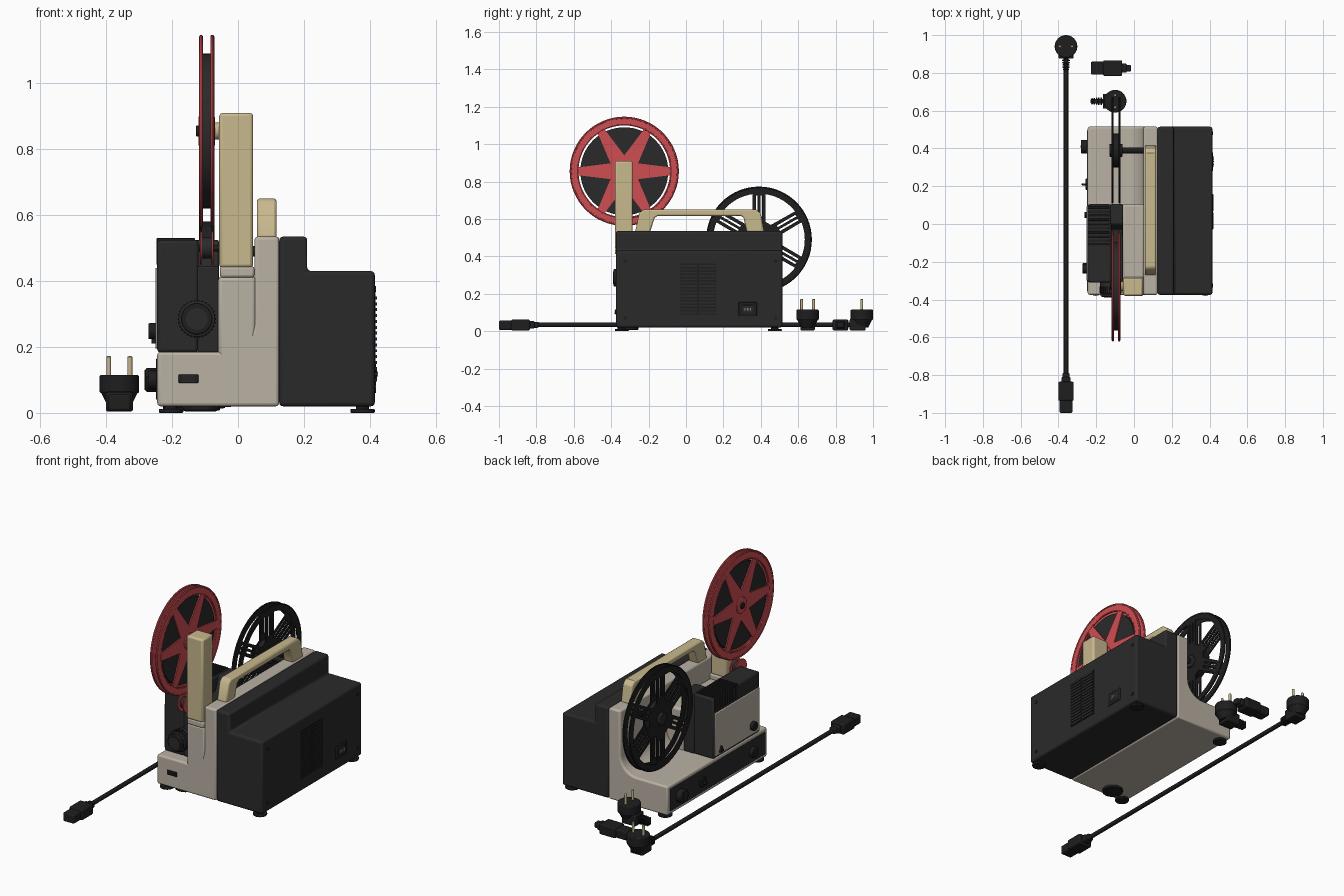
import bpy, bmesh, math
from mathutils import Matrix, Vector

if "Cube" in bpy.data.objects:
    bpy.data.objects.remove(bpy.data.objects["Cube"])

def mat(name, r, g, b):
    m = bpy.data.materials.new(name)
    m.diffuse_color = (r, g, b, 1)
    m.use_nodes = True
    m.node_tree.nodes["Principled BSDF"].inputs["Base Color"].default_value = m.diffuse_color
    return m

BEIGE = mat("warm_beige", .49, .44, .37)
TAN = mat("tan", .58, .48, .27)
RED = mat("red", .62, .075, .085)
DARK = mat("charcoal", .023, .023, .024)
BLACK = mat("black", .013, .013, .014)
BRASS = mat("pin_brass", .56, .46, .27)
STEEL = mat("steel", .25, .25, .25)

def finish(name, bm, m, bevel=0, segs=2):
    bmesh.ops.recalc_face_normals(bm, faces=bm.faces)
    me = bpy.data.meshes.new(name)
    bm.to_mesh(me)
    bm.free()
    me.materials.append(m)
    ob = bpy.data.objects.new(name, me)
    bpy.context.collection.objects.link(ob)
    if bevel:
        b = ob.modifiers.new("bevel", 'BEVEL')
        b.width, b.segments, b.limit_method, b.angle_limit = bevel, segs, 'ANGLE', math.radians(40)
    return ob

def prism(name, pts, axis, a, b, m, bevel=0, segs=2):
    """Extrude a 2D profile along an axis from a to b."""
    put = {'x': lambda p, t: (t, p[0], p[1]), 'y': lambda p, t: (p[0], t, p[1]),
           'z': lambda p, t: (p[0], p[1], t)}[axis]
    bm = bmesh.new()
    lo = [bm.verts.new(put(p, a)) for p in pts]
    hi = [bm.verts.new(put(p, b)) for p in pts]
    bm.faces.new(lo)
    bm.faces.new(hi)
    for i in range(len(pts)):
        j = (i + 1) % len(pts)
        bm.faces.new((lo[i], lo[j], hi[j], hi[i]))
    return finish(name, bm, m, bevel, segs)

def box(name, x0, x1, y0, y1, z0, z1, m, bevel=0):
    return prism(name, [(x0, y0), (x1, y0), (x1, y1), (x0, y1)], 'z', z0, z1, m, bevel)

def cyl(name, p, q, r, m, bevel=0, r2=None, n=32):
    p, q = Vector(p), Vector(q)
    bm = bmesh.new()
    bmesh.ops.create_cone(bm, cap_ends=True, segments=n, radius1=r, radius2=r if r2 is None else r2,
                          depth=(q - p).length)
    rot = Vector((0, 0, 1)).rotation_difference(q - p).to_matrix().to_4x4()
    bm.transform(Matrix.Translation((p + q) / 2) @ rot)
    return finish(name, bm, m, bevel)

def arc(r, a0, a1, n, c=(0, 0)):
    return [(c[0] + r * math.cos(math.radians(a0 + (a1 - a0) * i / n)),
             c[1] + r * math.sin(math.radians(a0 + (a1 - a0) * i / n))) for i in range(n + 1)]

def turn(pts, deg):
    c, s = math.cos(math.radians(deg)), math.sin(math.radians(deg))
    return [(x * c - y * s, x * s + y * c) for x, y in pts]

def flange(name, loops, x, y, z, half, m):
    """Flat plate in the yz plane: the first loop is the outline, the rest are holes."""
    cu = bpy.data.curves.new(name, 'CURVE')
    cu.dimensions, cu.fill_mode, cu.extrude = '2D', 'BOTH', half
    for lp in loops:
        sp = cu.splines.new('POLY')
        sp.points.add(len(lp) - 1)
        for pt, (u, v) in zip(sp.points, lp):
            pt.co = (u, v, 0, 1)
        sp.use_cyclic_u = True
    cu.materials.append(m)
    ob = bpy.data.objects.new(name, cu)
    bpy.context.collection.objects.link(ob)
    ob.matrix_world = Matrix(((0, 0, 1, x), (1, 0, 0, y), (0, 1, 0, z), (0, 0, 0, 1)))
    bpy.ops.object.select_all(action='DESELECT')
    ob.select_set(True)
    bpy.context.view_layer.objects.active = ob
    bpy.ops.object.convert(target='MESH')

def rim(name, x, y, z, R, r, m):
    bpy.ops.mesh.primitive_torus_add(major_segments=64, minor_segments=8, major_radius=R, minor_radius=r,
                                     location=(x, y, z), rotation=(0, math.pi / 2, 0))
    bpy.context.object.name = name
    bpy.context.object.data.materials.append(m)

# Main body: dark right half, beige left half with rounded rear deck
Y0, Y1 = -.375, .515
prism("motor_housing", [(.125, .02), (.415, .02), (.415, .43), (.21, .43), (.21, .535), (.125, .535)],
      'y', Y0, Y1, DARK, .012, 3)
fillet = arc(.1, 270, 360, 8, (-.05, .285))
prism("beige_body", [(.125, .02), (.125, .535), (.05, .535)] + fillet[::-1] + [(-.245, .185), (-.245, .02)],
      'y', Y0, Y1, BEIGE, .01, 3)
box("arm_pedestal", -.06, .055, Y0, .105, .1, .415, BEIGE, .012)
box("arm_base", -.055, .05, -.38, -.28, .41, .445, BEIGE, .008)

# Lamp and lens housing
box("lamp_housing", -.245, -.12, -.31, .105, .183, .525, DARK, .01)
prism("film_gate", [(-.31, .183), (.105, .183), (.105, .525), (0, .525), (-.03, .445), (-.31, .445)],
      'x', -.125, -.058, DARK, .006)
box("lamp_side_panel", -.251, -.24, -.3, .095, .195, .44, BEIGE, .004)
for i in range(10):
    y = -.115 + i * .022
    box("top_vent_rib", -.247, -.13, y, y + .011, .45, .53, BLACK, .002)
cyl("lens_barrel", (-.125, -.3, .285), (-.125, -.37, .285), .055, DARK, .004, n=48)
cyl("lens_ring", (-.125, -.36, .285), (-.125, -.387, .285), .047, BLACK, .004, n=48)
cyl("lens_glass", (-.125, -.38, .285), (-.125, -.389, .285), .033, DARK, n=48)
for i in range(30):
    a = i * math.tau / 30
    x, z = -.125 + .056 * math.cos(a), .285 + .056 * math.sin(a)
    cyl("lens_knurl", (x, -.33, z), (x, -.365, z), .003, BLACK, n=6)
cyl("focus_knob", (-.24, -.235, .248), (-.272, -.235, .248), .024, BLACK, .003)
prism("gate_lever", [(.03, .21), (.065, .21), (.048, .245)], 'x', -.262, -.25, BLACK, .002)

# Control strip on the left side
box("control_strip", -.249, -.24, -.355, .495, .04, .165, DARK, .003)
cyl("speed_knob", (-.245, .41, .1), (-.28, .41, .1), .036, BLACK, .004)
box("speed_knob_grip", -.283, -.27, .404, .416, .068, .132, DARK, .002)
cyl("switch_base", (-.245, .21, .1), (-.256, .21, .1), .03, BLACK, .003)
box("switch_lever", -.278, -.25, .205, .215, .09, .11, BLACK, .002)
cyl("loop_knob", (-.245, -.235, .1), (-.272, -.235, .1), .028, BLACK, .003)

# Front socket
box("front_socket", -.18, -.12, -.379, -.37, .09, .117, BLACK, .003)
for i in range(4):
    box("front_socket_rib", -.17, -.13, -.382, -.37, .093 + i * .006, .096 + i * .006, DARK)

# Right side: vents, power socket, screws
box("vent_plate", .41, .417, -.03, .16, .09, .362, BLACK)
for y in (-.027, .07):
    for i in range(15):
        box("vent_slat", .41, .421, y, y + .087, .095 + i * .0178, .104 + i * .0178, DARK)
box("socket_frame", .41, .419, .28, .38, .08, .155, BLACK, .004)
box("socket_core", .41, .421, .3, .36, .095, .14, DARK, .004)
for y in (.315, .33, .345):
    box("socket_pin", .42, .424, y - .003, y + .003, .11, .125, STEEL)
for y in (-.325, .48):
    for z in (.07, .375):
        cyl("screw", (.41, y, z), (.418, y, z), .01, BLACK, n=16)

# Feet and tilt wheel
for x in (-.203, .378):
    for y in (-.343, .475):
        cyl("foot", (x, y, 0), (x, y, .012), .037, BLACK, .003)
        cyl("foot_stem", (x, y, .01), (x, y, .025), .02, BLACK)
cyl("tilt_wheel", (-.11, -.31, .007), (-.11, -.31, .021), .055, BLACK, .002)

# Carry handle and reel arm
prism("handle", [(-.272, .53), (-.25, .63), (-.23, .65), (.375, .65), (.4, .63), (.418, .53), (.325, .53),
                 (.308, .605), (.295, .617), (-.15, .617), (-.168, .605), (-.192, .53)],
      'x', .057, .117, TAN, .008)
box("reel_arm", -.057, .046, -.38, -.285, .44, .91, TAN, .01)

# Front reel: red flanges with star spokes around wound film
RY, RZ = -.33, .855
star = [turn([(.085 * math.cos(math.pi / 6), .085 * math.sin(math.pi / 6))] + arc(.245, 55, 5, 12), k * 60)
        for k in range(6)]
for x, s in ((-.112, -1), (-.078, 1)):
    flange("red_reel_flange", [arc(.289, 0, 354.375, 63)] + star, x, RY, RZ, .003, RED)
    rim("red_reel_rim", x, RY, RZ, .286, .006, RED)
    rim("red_reel_inner_rim", x, RY, RZ, .25, .005, RED)
    cyl("red_reel_boss", (x, RY, RZ), (x + s * .008, RY, RZ), .045, RED, .003)
cyl("wound_film", (-.109, RY, RZ), (-.081, RY, RZ), .235, DARK, n=64)
cyl("reel_spindle", (-.127, RY, RZ), (-.07, RY, RZ), .017, BLACK, .003)
cyl("arm_spindle_boss", (-.072, RY, RZ), (-.05, RY, RZ), .026, TAN, .003)

# Small red film roller below the reel
for x in (-.112, -.078):
    cyl("roller_flange", (x - .003, RY, .5), (x + .003, RY, .5), .05, RED, .001)
cyl("roller_core", (-.11, RY, .5), (-.08, RY, .5), .032, DARK)
cyl("roller_axle", (-.118, RY, .5), (-.03, RY, .5), .01, BLACK)

# Rear take-up reel: black, six slotted spokes
BY, BZ = .39, .49
holes = []
for k in range(6):
    holes.append(turn(arc(.1, 21, 39, 4) + arc(.245, 52, 8, 10), k * 60 + 30))
    for o in (-.012, .012):
        holes.append(turn([(.12, o - .005), (.235, o - .005), (.235, o + .005), (.12, o + .005)], k * 60 + 30))
for x in (-.114, -.076):
    flange("black_reel_flange", [arc(.28, 0, 354.375, 63)] + holes, x, BY, BZ, .003, BLACK)
    rim("black_reel_rim", x, BY, BZ, .278, .005, BLACK)
cyl("black_reel_core", (-.112, BY, BZ), (-.078, BY, BZ), .09, BLACK)
cyl("takeup_hub", (-.13, BY, BZ), (-.06, BY, BZ), .034, DARK, .004)
cyl("takeup_shaft", (-.07, BY, BZ), (.06, BY, BZ), .016, BLACK)

# Power leads: a d vector gives the direction in which the cord leaves
def bar(name, x, y, d, s0, s1, hw, z0, z1, m, bevel=.006):
    px, py = abs(d[1]) * hw, abs(d[0]) * hw
    xs = sorted((x + d[0] * s0, x + d[0] * s1))
    ys = sorted((y + d[1] * s0, y + d[1] * s1))
    box(name, xs[0] - px, xs[1] + px, ys[0] - py, ys[1] + py, z0, z1, m, bevel)

def plug(x, y, d):
    cyl("plug_disc", (x, y, .06), (x, y, .115), .06, BLACK, .005)
    cyl("plug_taper", (x, y, .02), (x, y, .062), .035, BLACK, r2=.056)
    bar("plug_body", x, y, d, -.02, .065, .039, .004, .065, BLACK)
    for i in range(5):
        bar("plug_strain_relief", x, y, d, .07 + i * .012, .078 + i * .012, .021 - i * .001, .014, .056, BLACK, .003)
    bar("plug_cord", x, y, d, .05, .13, .012, .023, .047, BLACK, .005)
    for s in (-.032, .032):
        px, py = x + d[1] * s, y + d[0] * s
        cyl("plug_pin", (px, py, .11), (px, py, .172), .0075, BRASS, .003, n=16)

def connector(x, y, d):
    bar("connector_nose", x, y, d, 0, .075, .034, .007, .056, BLACK)
    bar("connector_body", x, y, d, .065, .165, .041, .004, .062, BLACK)
    bar("connector_neck", x, y, d, .16, .19, .024, .014, .054, BLACK)
    bar("connector_relief", x, y, d, .185, .212, .018, .018, .05, BLACK)

plug(-.36, .94, (0, -1))
connector(-.36, -1, (0, 1))
cyl("power_cord", (-.36, .83, .034), (-.36, -.8, .034), .012, BLACK, n=16)
plug(-.1, .65, (-1, 0))
connector(-.228, .825, (1, 0))

# Smooth shading that keeps edges sharp
bpy.ops.object.select_all(action='SELECT')
bpy.context.view_layer.objects.active = bpy.context.selected_objects[0]
bpy.ops.object.shade_smooth_by_angle(angle=math.radians(35))
